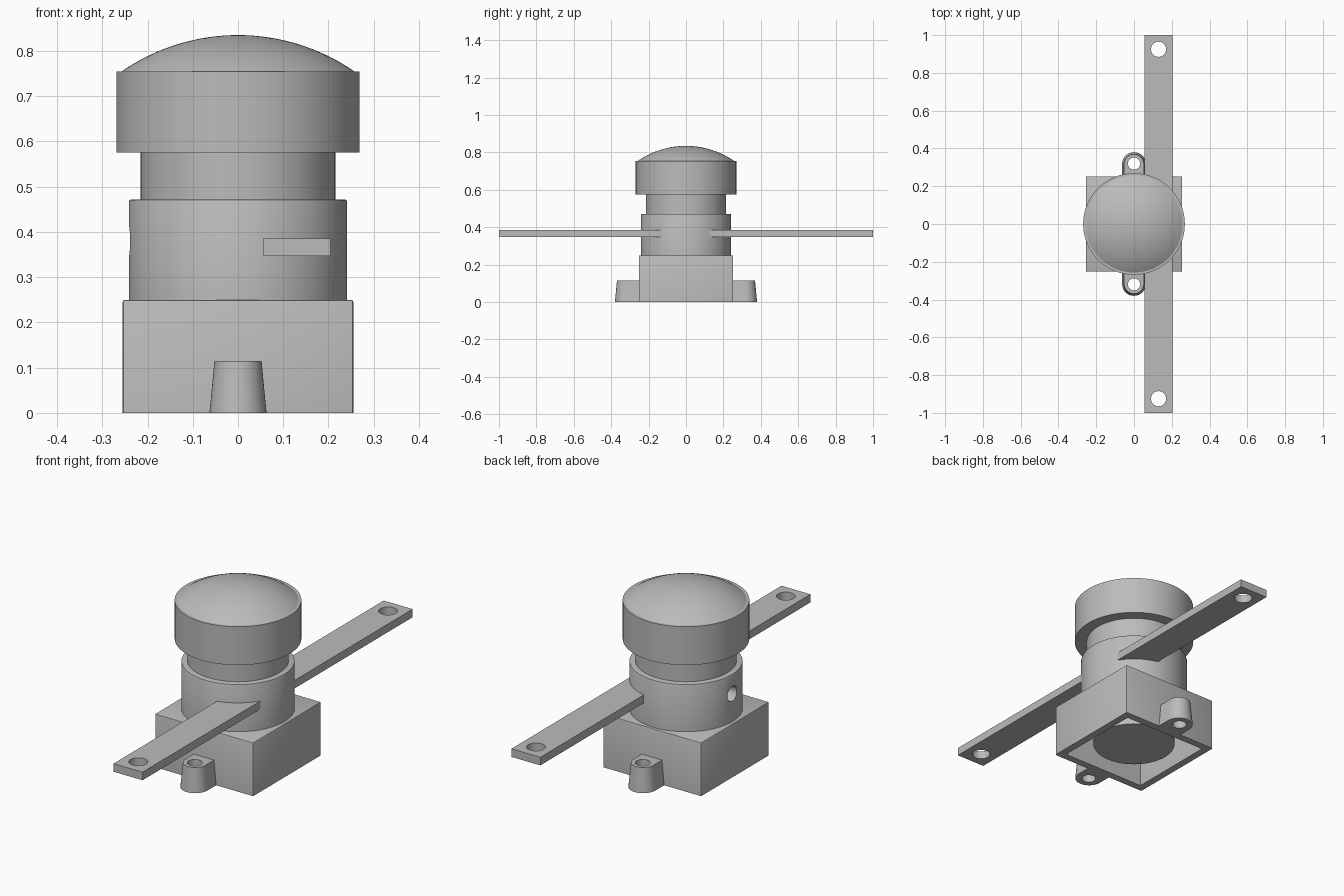
import bpy, bmesh, math
from mathutils import Matrix

cube = bpy.data.objects.get("Cube")
if cube:
    bpy.data.objects.remove(cube, do_unlink=True)

grey = bpy.data.materials.new("plain grey")
grey.use_nodes = True
colour = (0.5, 0.5, 0.5, 1)
grey.diffuse_color = colour
grey.node_tree.nodes["Principled BSDF"].inputs["Base Color"].default_value = colour


def finish(name, bm):
    bmesh.ops.recalc_face_normals(bm, faces=bm.faces)
    mesh = bpy.data.meshes.new(name)
    bm.to_mesh(mesh)
    bm.free()
    mesh.materials.append(grey)
    obj = bpy.data.objects.new(name, mesh)
    bpy.context.collection.objects.link(obj)
    return obj


def box(name, x, y, z, bevel=0):
    """Box from (min, max) pairs; the bottom edges stay sharp."""
    bm = bmesh.new()
    bmesh.ops.create_cube(bm, size=1)
    for v in bm.verts:
        v.co = [p[0] if c < 0 else p[1] for p, c in zip((x, y, z), v.co)]
    if bevel:
        edges = [e for e in bm.edges if any(v.co.z > z[0] for v in e.verts)]
        bmesh.ops.bevel(bm, geom=edges, offset=bevel, segments=2,
                        profile=0.5, affect='EDGES')
    return finish(name, bm)


def lathe(name, profile, steps=96):
    """Revolve (radius, height) points about the z axis."""
    bm = bmesh.new()
    verts = [bm.verts.new((r, 0, z)) for r, z in profile]
    edges = [bm.edges.new(pair) for pair in zip(verts, verts[1:])]
    bmesh.ops.spin(bm, geom=verts + edges, axis=(0, 0, 1), cent=(0, 0, 0),
                   angle=math.tau, steps=steps)
    bmesh.ops.remove_doubles(bm, verts=bm.verts, dist=1e-5)
    return finish(name, bm)


def rod(name, centre, radius, depth, sideways=False):
    bm = bmesh.new()
    turn = Matrix.Rotation(math.pi / 2, 4, 'Y') if sideways else Matrix()
    bmesh.ops.create_cone(bm, cap_ends=True, segments=48, radius1=radius,
                          radius2=radius, depth=depth,
                          matrix=Matrix.Translation(centre) @ turn)
    return finish(name, bm)


def cut(obj, cutter):
    cutter.hide_render = True
    mod = obj.modifiers.new("cut", 'BOOLEAN')
    mod.operation, mod.solver, mod.object = 'DIFFERENCE', 'EXACT', cutter
    bpy.context.view_layer.objects.active = obj
    bpy.ops.object.modifier_apply(modifier=mod.name)
    bpy.data.objects.remove(cutter, do_unlink=True)


def lug(name, side):
    """Tapered round-ended lug, widest at the foot."""
    bm = bmesh.new()
    centre, inner, n = 0.317, 0.235, 24
    rings = []
    for r, z in ((0.063, 0), (0.052, 0.115)):
        pts = [(r, inner)]
        pts += [(r * math.cos(math.pi * i / n), centre + r * math.sin(math.pi * i / n))
                for i in range(n + 1)]
        pts.append((-r, inner))
        rings.append([bm.verts.new((x, y * side, z)) for x, y in pts])
    low, high = rings
    bm.faces.new(low)
    bm.faces.new(high)
    for i in range(len(low)):
        j = (i + 1) % len(low)
        bm.faces.new((low[i], low[j], high[j], high[i]))
    return finish(name, bm)


parts = []

# Hollow square base, open underneath
base = box("base", (-0.255, 0.255), (-0.252, 0.252), (0, 0.25), 0.005)
cut(base, box("cavity", (-0.22, 0.22), (-0.217, 0.217), (-0.1, 0.225)))
parts.append(base)

# Plunger reaching down into the base
parts.append(lathe("plunger", [(0, 0.04), (0.184, 0.04), (0.184, 0.235), (0, 0.235)]))

# Round housing with a side hole
housing = lathe("housing", [(0, 0.24), (0.241, 0.24), (0.241, 0.467),
                            (0.2395, 0.4705), (0.236, 0.472), (0, 0.472)])
cut(housing, rod("side_hole", (-0.24, 0, 0.38), 0.035, 0.14, True))
parts.append(housing)

# Neck
parts.append(lathe("neck", [(0, 0.46), (0.215, 0.46), (0.215, 0.585), (0, 0.585)]))

# Push cap with a shallow dome
edge, foot, top = 0.257, 0.755, 0.835
rise = top - foot
radius = (edge ** 2 + rise ** 2) / (2 * rise)
sweep = math.asin(edge / radius)
dome = [(radius * math.sin(sweep * i / 16), top - radius * (1 - math.cos(sweep * i / 16)))
        for i in range(16, -1, -1)]
parts.append(lathe("cap", [(0, 0.575), (0.269, 0.575), (0.269, foot)] + dome))

# Front and back straps and mounting lugs
for label, side in (("front", -1), ("back", 1)):
    strap = box(label + "_strap", (0.055, 0.205), sorted((0.08 * side, side)), (0.347, 0.385))
    cut(strap, rod("strap_hole", (0.13, 0.925 * side, 0.366), 0.04, 0.2))
    parts.append(strap)
    ear = lug(label + "_lug", side)
    cut(ear, rod("lug_hole", (0, 0.32 * side, 0.06), 0.032, 0.3))
    parts.append(ear)

# Smooth round surfaces, keep hard edges
bpy.ops.object.select_all(action='DESELECT')
for obj in parts:
    obj.select_set(True)
bpy.context.view_layer.objects.active = base
bpy.ops.object.shade_smooth_by_angle(angle=math.radians(30))
